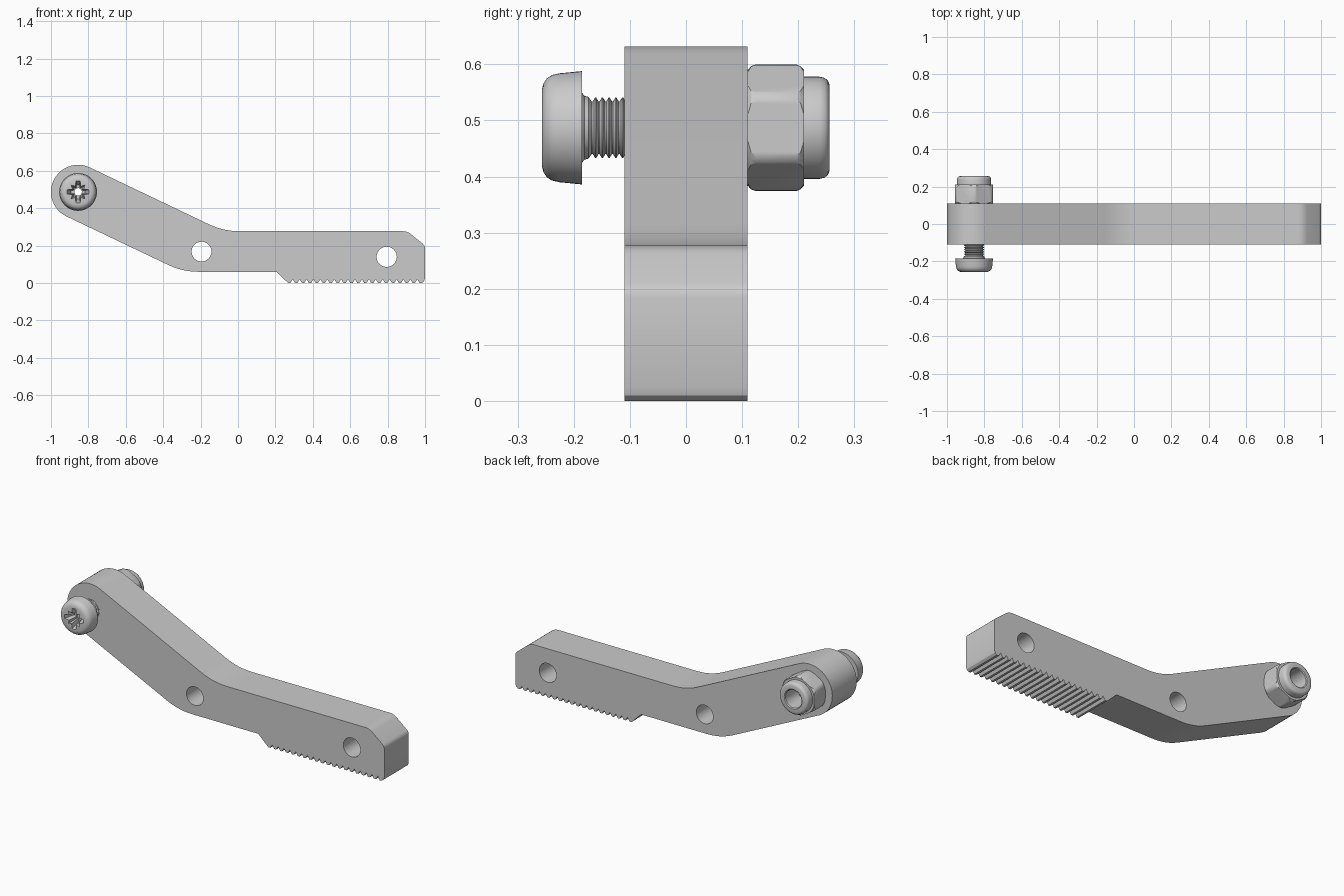
import bpy, bmesh
from math import sin, cos, pi, radians, atan
from mathutils import Vector

if "Cube" in bpy.data.objects:
    bpy.data.objects.remove(bpy.data.objects["Cube"])

BOLT = (-0.855, 0.487)


def make(name, verts, faces):
    bm = bmesh.new()
    vs = [bm.verts.new(v) for v in verts]
    for f in faces:
        bm.faces.new([vs[i] for i in f])
    bmesh.ops.recalc_face_normals(bm, faces=bm.faces)
    me = bpy.data.meshes.new(name)
    bm.to_mesh(me)
    bm.free()
    ob = bpy.data.objects.new(name, me)
    bpy.context.collection.objects.link(ob)
    return ob


def prism(name, pts, y0, y1, centre=(0, 0), scale=1.0):
    """Extrude an XZ outline along y, optionally tapered."""
    n, (cx, cz) = len(pts), centre
    verts = [(cx + x, y0, cz + z) for x, z in pts]
    verts += [(cx + x * scale, y1, cz + z * scale) for x, z in pts]
    faces = [range(n), range(n, 2 * n)]
    faces += [(i, (i + 1) % n, n + (i + 1) % n, n + i) for i in range(n)]
    return make(name, verts, faces)


def lathe(name, prof, centre, seg=48):
    """Revolve a closed (radius, y) outline about the y direction."""
    n, (cx, cz) = len(prof), centre
    verts = [(cx + r * cos(2 * pi * s / seg), y, cz + r * sin(2 * pi * s / seg))
             for s in range(seg) for r, y in prof]
    faces = [(s * n + i, s * n + (i + 1) % n,
              (s + 1) % seg * n + (i + 1) % n, (s + 1) % seg * n + i)
             for s in range(seg) for i in range(n)]
    return make(name, verts, faces)


def circle(r, n, start=0.0):
    return [(r * cos(start + 2 * pi * i / n), r * sin(start + 2 * pi * i / n)) for i in range(n)]


def fillet(a, p, b, t, n=6):
    """Rounded corner at p between neighbours a and b, tangent length t."""
    a, p, b = Vector(a), Vector(p), Vector(b)
    s, e = p + (a - p).normalized() * t, p + (b - p).normalized() * t
    return [tuple(s * (1 - u) ** 2 + p * 2 * u * (1 - u) + e * u * u)
            for u in (i / n for i in range(n + 1))]


def boolean(ob, cutter, op):
    cutter.hide_render = True
    mod = ob.modifiers.new("cut", 'BOOLEAN')
    mod.operation, mod.object, mod.solver = op, cutter, 'EXACT'
    bpy.context.view_layer.objects.active = ob
    bpy.ops.object.modifier_apply(modifier=mod.name)
    bpy.data.objects.remove(cutter)


def smooth(ob, angle=30):
    bpy.ops.object.select_all(action='DESELECT')
    ob.select_set(True)
    bpy.context.view_layer.objects.active = ob
    bpy.ops.object.shade_smooth_by_angle(angle=radians(angle))


# Bent arm outline: round end, upper edge, chamfered tip, teeth, lower edge
tilt, R = atan(0.477), 0.145
outline = []
for i in range(25):
    a = -pi / 2 - tilt - pi * i / 24
    outline.append((BOLT[0] + R * cos(a), BOLT[1] + R * sin(a)))
upper, lower = outline[-1], outline[0]
outline += fillet(upper, (-0.078, 0.277), (0.9, 0.277), 0.085)
outline += fillet((0, 0.277), (0.905, 0.277), (1, 0.2), 0.025)
outline += fillet((0.905, 0.277), (1, 0.2), (1, 0), 0.015, 3)
outline += [(1, 0.025), (0.995, 0.01)]
pitch, teeth = 0.037, 20
for i in range(teeth):
    x = 0.977 - i * pitch
    outline += [(x + 0.006, 0), (x - 0.006, 0)]
    if i < teeth - 1:
        outline.append((x - pitch / 2, 0.02))
outline += [(0.205, 0.06)]
outline += fillet((0.205, 0.06), (-0.296, 0.06), lower, 0.085)
arm = prism("toothed_arm", outline, -0.11, 0.11)
for c, r in (((-0.195, 0.168), 0.053), ((0.795, 0.14), 0.054), (BOLT, 0.056)):
    boolean(arm, prism("hole_cutter", circle(r, 32), -0.3, 0.3, c), 'DIFFERENCE')
smooth(arm)

# Pan-head bolt with ringed thread
prof = [(0.02, -0.257), (0.068, -0.257), (0.079, -0.254), (0.088, -0.248),
        (0.094, -0.239), (0.097, -0.226), (0.101, -0.185), (0.062, -0.185),
        (0.057, -0.181), (0.055, -0.174)]
y = -0.172
while y < 0.14:
    prof += [(0.047, y + 0.004), (0.047, y + 0.006), (0.054, y + 0.010), (0.054, y + 0.012)]
    y += 0.012
prof += [(0.02, y + 0.002)]
bolt = lathe("bolt", prof, BOLT)

# Cross-shaped drive recess with thin diagonal notches
star = []
for q in range(4):
    for r, d in ((0.064, -11), (0.064, 11), (0.036, 26), (0.056, 45), (0.036, 64)):
        a = radians(d + 90 * q)
        star.append((r * cos(a), r * sin(a)))
boolean(bolt, prism("drive_cutter", star, -0.27, -0.2, BOLT, 0.6), 'DIFFERENCE')
smooth(bolt)

# Hexagonal lock nut body with rounded corners, and its collar
nut = prism("nut", circle(0.1165, 6, pi / 2), 0.11, 0.21, BOLT)
barrel = lathe("nut_barrel_cutter", [
    (0.051, 0.1), (0.098, 0.1), (0.104, 0.111), (0.110, 0.116), (0.1125, 0.124),
    (0.1125, 0.197), (0.110, 0.204), (0.104, 0.2095), (0.1, 0.22), (0.051, 0.22)], BOLT)
boolean(nut, barrel, 'INTERSECT')
smooth(nut)
collar = lathe("nut_collar", [
    (0.051, 0.205), (0.091, 0.205), (0.091, 0.238), (0.089, 0.247), (0.084, 0.253),
    (0.076, 0.256), (0.056, 0.256), (0.051, 0.252)], BOLT)
smooth(collar)
